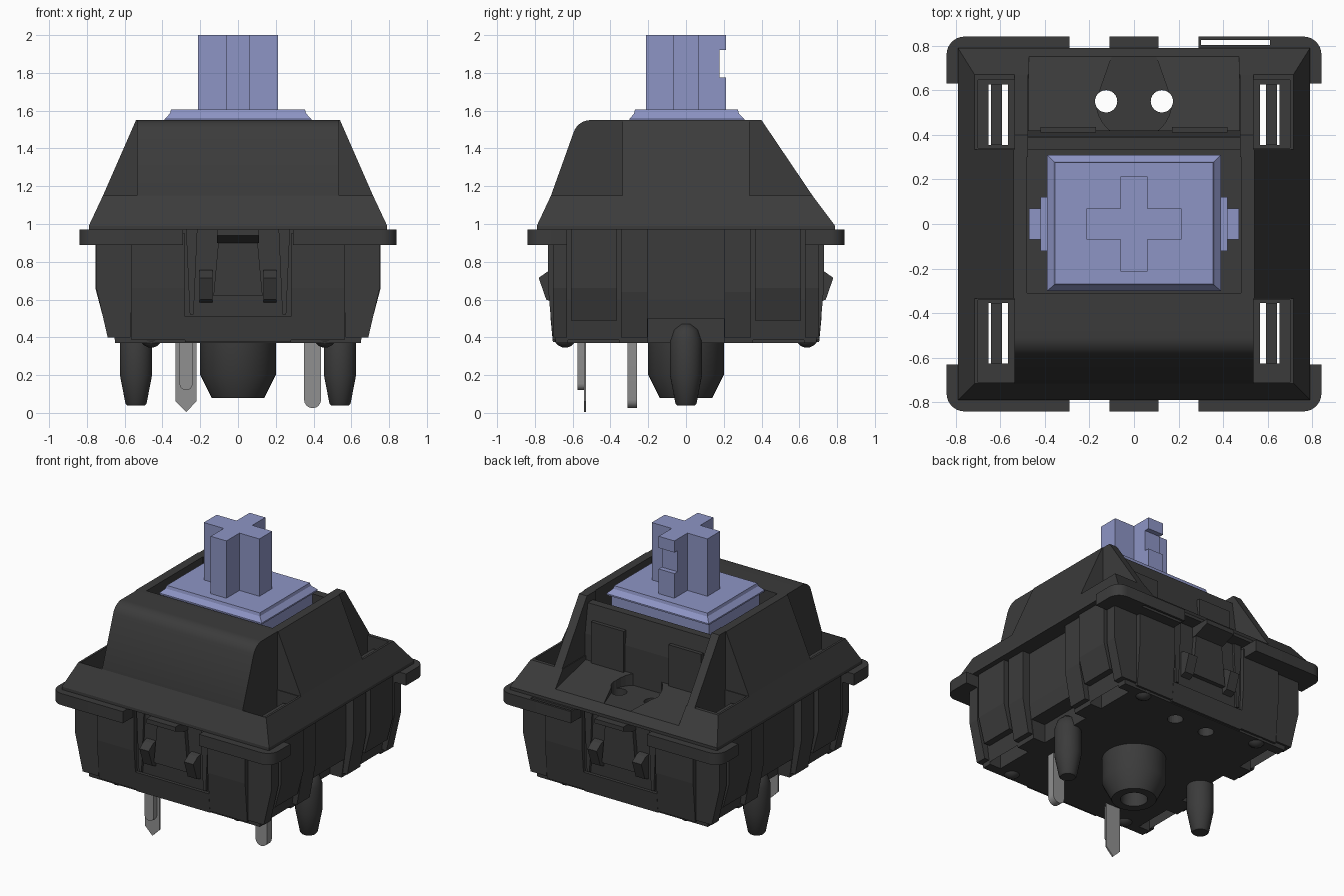
import bpy, bmesh, math
from mathutils import Vector

if "Cube" in bpy.data.objects:
    bpy.data.objects.remove(bpy.data.objects["Cube"], do_unlink=True)


def material(name, rgb):
    m = bpy.data.materials.new(name)
    m.use_nodes = True
    m.diffuse_color = (*rgb, 1)
    b = m.node_tree.nodes["Principled BSDF"]
    b.inputs["Base Color"].default_value = (*rgb, 1)
    b.inputs["Roughness"].default_value = 0.6
    return m


BLACK = material("charcoal plastic", (0.044, 0.044, 0.044))
BLUE = material("lavender plastic", (0.27, 0.30, 0.56))
METAL = material("grey metal", (0.28, 0.28, 0.28))


def finish(name, bm, mat, smooth=False):
    bmesh.ops.recalc_face_normals(bm, faces=bm.faces)
    me = bpy.data.meshes.new(name)
    bm.to_mesh(me)
    bm.free()
    me.materials.append(mat)
    ob = bpy.data.objects.new(name, me)
    bpy.context.collection.objects.link(ob)
    if smooth:
        bpy.ops.object.select_all(action='DESELECT')
        ob.select_set(True)
        bpy.context.view_layer.objects.active = ob
        bpy.ops.object.shade_smooth_by_angle(angle=math.radians(35))
    return ob


def loft(name, rings, mat, smooth=False):
    """Closed solid through rings that have equal point counts."""
    bm = bmesh.new()
    vs = [[bm.verts.new(p) for p in r] for r in rings]
    n = len(vs[0])
    for a, b in zip(vs, vs[1:]):
        for i in range(n):
            bm.faces.new((a[i], a[(i + 1) % n], b[(i + 1) % n], b[i]))
    bm.faces.new(vs[0])
    bm.faces.new(vs[-1])
    return finish(name, bm, mat, smooth)


def rect(x, y0, y1, z):
    return [(-x, y0, z), (x, y0, z), (x, y1, z), (-x, y1, z)]


def prism(name, pts, axis, lo, hi, mat=BLACK, sx=1, sy=1, smooth=False):
    """Extrude a 2D outline along an axis, optionally mirrored."""
    place = {'x': lambda p, t: (t * sx, p[0] * sy, p[1]),
             'y': lambda p, t: (p[0] * sx, t * sy, p[1]),
             'z': lambda p, t: (p[0] * sx, p[1] * sy, t)}[axis]
    return loft(name, [[place(p, t) for p in pts] for t in (lo, hi)], mat, smooth)


def box(name, x0, x1, y0, y1, z0, z1, mat=BLACK, sx=1, sy=1):
    return prism(name, [(x0, y0), (x1, y0), (x1, y1), (x0, y1)], 'z', z0, z1, mat, sx, sy)


def arc(cx, cy, r, a0, a1, n=8):
    return [(cx + r * math.cos(math.radians(a0 + (a1 - a0) * i / n)),
             cy + r * math.sin(math.radians(a0 + (a1 - a0) * i / n))) for i in range(n + 1)]


def lathe(name, pts, x, y, mat=BLACK, n=32):
    bm = bmesh.new()
    vs = [bm.verts.new((x + r, y, z)) for r, z in pts]
    es = [bm.edges.new(p) for p in zip(vs, vs[1:])]
    bmesh.ops.spin(bm, geom=vs + es, cent=(x, y, 0), axis=(0, 0, 1),
                   angle=2 * math.pi, steps=n, use_merge=True)
    bmesh.ops.remove_doubles(bm, verts=bm.verts, dist=1e-5)
    return finish(name, bm, mat, True)


def cut(ob, cutters):
    """Subtract the cutters and discard them."""
    bpy.context.view_layer.objects.active = ob
    for c in cutters:
        m = ob.modifiers.new("cut", 'BOOLEAN')
        m.operation, m.solver, m.object = 'DIFFERENCE', 'EXACT', c
        bpy.ops.object.modifier_apply(modifier=m.name)
        bpy.data.objects.remove(c, do_unlink=True)


SIDES = ((1, "left"), (-1, "right"))
ENDS = ((-1, "front"), (1, "back"))
CORNERS = [(sx, sy, f"{e}_{s}") for sx, s in SIDES for sy, e in ENDS]


def through_holes():
    c = [box("slot_cutter", 0.565, 0.652, 0.355, 0.625, 0.2, 1.4, BLACK, sx, sy)
         for sx, sy, _ in CORNERS]
    return c + [prism("hole_cutter", arc(x, 0.55, 0.05, 0, 345, 23), 'z', 0.2, 1.4)
                for x in (-0.125, 0.125)]


# Upper housing: sloped skirt with recesses
skirt = loft("upper_skirt", [rect(0.79, -0.79, 0.79, 0.97), rect(0.79, -0.79, 0.79, 0.99),
                             rect(0.715, -0.715, 0.67, 1.15)], BLACK)
cuts = [prism("recess_cutter", [(0.42, 1.3), (0.42, 1.12), (0.85, 1.02), (0.85, 1.3)], 'x', -0.47, 0.47),
        box("opening_cutter", -0.48, 0.48, -0.31, 0.335, 0.9, 1.3),
        prism("lamp_cutter", arc(0, 0.55, 0.17, 180, 360, 16) + [(0.1, 0.75), (-0.1, 0.75)],
              'z', 1.04, 1.3)]
for sx, sy, n in CORNERS:
    cuts.append(box("pocket_cutter", 0.535, 0.70, 0.34, 0.71 if sy < 0 else 0.645, 1.03, 1.3, BLACK, sx, sy))
cut(skirt, cuts + through_holes())

# Upper housing: front panel with rounded top, side walls, wings and inner back wall
prism("upper_front_panel", [(-0.31, 1.0), (-0.70, 1.0), (-0.715, 1.15)]
      + arc(-0.505, 1.455, 0.095, 160, 90) + [(-0.31, 1.55)], 'x', -0.535, 0.535, smooth=True)
for sx, s in SIDES:
    prism(f"upper_side_wall_{s}", [(0.48, 1.0), (0.70, 1.0), (0.715, 1.15), (0.54, 1.55), (0.48, 1.55)],
          'y', -0.335, 0.335, sx=sx)
    prism(f"upper_wing_{s}", [(0.3, 1.02), (0.67, 1.02), (0.67, 1.15), (0.40, 1.55), (0.3, 1.55)],
          'x', 0.475, 0.535, sx=sx)
    box(f"inner_back_rib_{s}", 0.17, 0.42, 0.41, 0.435, 1.05, 1.40, sx=sx)
prism("inner_back_wall", [(0.335, 1.0), (0.42, 1.0), (0.42, 1.3), (0.39, 1.5), (0.335, 1.5)],
      'x', -0.48, 0.48)

# Clip legs inside the corner slots
for sx, sy, n in CORNERS:
    box(f"clip_leg_{n}", 0.592, 0.64, 0.355, 0.625, 0.5, 1.08, BLACK, sx, sy)

# Lower housing core
core = loft("lower_core", [rect(0.65, -0.69, 0.69, 0.37), rect(0.68, -0.70, 0.70, 0.60),
                           rect(0.68, -0.70, 0.70, 0.97)], BLACK)
cut(core, through_holes() + [box("niche_cutter", 0.56, 0.8, -0.2, 0.2, 0.3, 0.5, BLACK, sx)
                             for sx, _ in SIDES])

# Lower housing: raised panels, flange corners and feet
for sx, sy, n in CORNERS:
    prism(f"side_panel_{n}", [(0.655, 0.97), (0.755, 0.97), (0.755, 0.66), (0.71, 0.49), (0.655, 0.49)],
          'y', 0.365, 0.61, BLACK, sx, sy)
    prism(f"side_block_{n}", [(0.645, 0.97), (0.735, 0.97), (0.735, 0.64), (0.69, 0.40), (0.645, 0.40)],
          'y', 0.205, 0.345, BLACK, sx, sy)
    prism(f"corner_block_{n}", [(0.57, 0.95), (0.75, 0.95), (0.75, 0.66), (0.69, 0.40), (0.57, 0.40)],
          'y', 0.63, 0.705, BLACK, sx, sy)
    prism(f"end_panel_{n}", [(0.60, 0.95), (0.73, 0.95), (0.73, 0.66), (0.705, 0.385), (0.60, 0.385)],
          'x', 0.28, 0.565, BLACK, sx, sy)
    fl = prism(f"flange_corner_{n}", [(0.29, 0.63), (0.84, 0.63)] + arc(0.76, 0.76, 0.08, 0, 90)
               + [(0.29, 0.84)], 'z', 0.89, 0.97, BLACK, sx, sy, True)
    if sx > 0 and sy > 0:
        cut(fl, [box("gap_cutter", 0.30, 0.61, 0.803, 0.825, 0.8, 1.1)])
    bm = bmesh.new()
    bmesh.ops.create_uvsphere(bm, u_segments=16, v_segments=10, radius=0.06)
    bmesh.ops.translate(bm, verts=bm.verts, vec=Vector((0.46 * sx, 0.64 * sy, 0.405)))
    finish(f"foot_{n}", bm, BLACK, True)
    # Latch catches and the tapered ribs beside them
    prism(f"catch_{n}", [(0.69, 0.76), (0.73, 0.75), (0.78, 0.715), (0.74, 0.60), (0.69, 0.58)],
          'x', 0.135, 0.205, BLACK, sx, sy)
    prism(f"latch_rib_{n}", [(0.215, 0.97), (0.275, 0.97), (0.255, 0.52), (0.235, 0.52)],
          'y', 0.68, 0.715, BLACK, sx, sy)

# Latch tongues and lower rails at both ends
for sy, e in ENDS:
    prism(f"latch_tongue_{e}", [(-0.10, 0.95), (0.10, 0.95), (0.13, 0.62), (-0.13, 0.62)],
          'y', 0.68, 0.73, sy=sy)
    prism(f"latch_tab_{e}", [(0.68, 0.97), (0.84, 0.97), (0.84, 0.94), (0.73, 0.90), (0.68, 0.90)],
          'x', -0.11, 0.11, sy=sy)
    prism(f"end_rail_{e}", [(0.6, 0.51), (0.718, 0.51), (0.705, 0.375), (0.6, 0.375)],
          'x', -0.28, 0.28, sy=sy)

# Locating posts under the housing
lathe("centre_post", [(0, 0.22), (0.075, 0.22), (0.085, 0.08), (0.14, 0.08), (0.20, 0.20), (0.20, 0.40)], 0, 0)
for sx, s in SIDES:
    lathe(f"guide_post_{s}", [(0, 0.04), (0.048, 0.04), (0.056, 0.05), (0.085, 0.20), (0.085, 0.38),
                              (0.065, 0.44), (0.03, 0.47), (0, 0.475)], 0.54 * sx, 0)

# Metal contact pins
prism("pointed_pin", [(-0.33, 0.5), (-0.33, 0.06), (-0.275, 0.005), (-0.22, 0.06), (-0.22, 0.5)],
      'y', -0.54, -0.53, METAL)
prism("pointed_pin_ridge", [(-0.31, 0.5)] + arc(-0.275, 0.155, 0.035, 180, 360) + [(-0.24, 0.5)],
      'y', -0.575, -0.535, METAL, smooth=True)
prism("rounded_pin", [(0.35, 0.5)] + arc(0.395, 0.07, 0.045, 180, 360) + [(0.44, 0.5)],
      'y', -0.31, -0.26, METAL, smooth=True)

# Stem: slider body, rails, stepped collar and cross
box("stem_slider", -0.37, 0.37, -0.27, 0.28, 0.97, 1.55, BLUE)
box("stem_inner_rail", -0.42, 0.42, -0.12, 0.12, 0.97, 1.40, BLUE)
box("stem_outer_rail", -0.47, 0.47, -0.07, 0.07, 0.97, 1.15, BLUE)
loft("stem_collar", [rect(0.39, -0.30, 0.31, 1.545), rect(0.39, -0.30, 0.31, 1.555),
                     rect(0.36, -0.275, 0.28, 1.585), rect(0.355, -0.27, 0.275, 1.605)], BLUE)
a, b, r = 0.06, 0.07, 0.212
cross = prism("stem_cross", [(-r, -b), (-a, -b), (-a, -r), (a, -r), (a, -b), (r, -b),
                             (r, b), (a, b), (a, r), (-a, r), (-a, b), (-r, b)], 'z', 1.6, 2.0, BLUE)
cut(cross, [box("notch_cutter", -0.1, 0.1, 0.178, 0.3, 1.775, 1.92, BLUE)])
